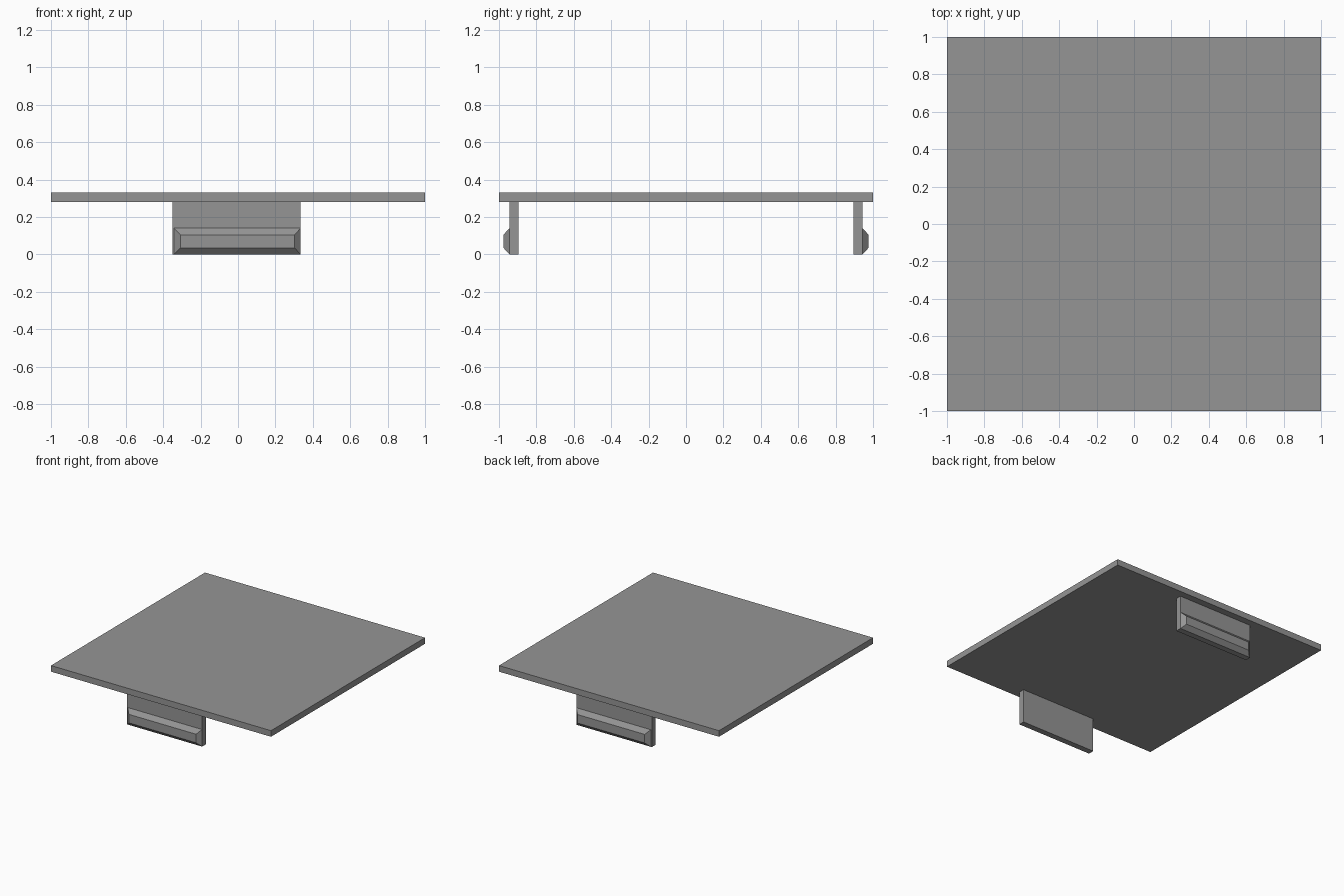
import bpy
import bmesh

if "Cube" in bpy.data.objects:
    bpy.data.objects.remove(bpy.data.objects["Cube"])

grey = bpy.data.materials.new("mid_grey")
grey.diffuse_color = (0.3, 0.3, 0.3, 1)
grey.use_nodes = True
grey.node_tree.nodes["Principled BSDF"].inputs["Base Color"].default_value = grey.diffuse_color


def loft(name, rings):
    """Solid between two four-cornered rings."""
    bm = bmesh.new()
    a, b = [[bm.verts.new(p) for p in ring] for ring in rings]
    bm.faces.new(a)
    bm.faces.new(b)
    for i in range(4):
        j = (i + 1) % 4
        bm.faces.new((a[i], a[j], b[j], b[i]))
    bmesh.ops.recalc_face_normals(bm, faces=bm.faces)
    mesh = bpy.data.meshes.new(name)
    bm.to_mesh(mesh)
    bm.free()
    mesh.materials.append(grey)
    obj = bpy.data.objects.new(name, mesh)
    bpy.context.collection.objects.link(obj)


def ring(x0, x1, z0, z1, y):
    """Upright rectangle at depth y."""
    return [(x0, y, z0), (x1, y, z0), (x1, y, z1), (x0, y, z1)]


# Square cover plate
loft("cover_plate", [ring(-1, 1, 0.28, 0.33, -1), ring(-1, 1, 0.28, 0.33, 1)])

# Clip tabs with bevelled catches on their outer faces
for side, s in (("front", -1), ("back", 1)):
    loft(side + "_tab", [ring(-0.35, 0.335, 0, 0.28, s * 0.895),
                         ring(-0.35, 0.335, 0, 0.28, s * 0.944)])
    loft(side + "_catch", [ring(-0.342, 0.335, 0, 0.14, s * 0.944),
                           ring(-0.308, 0.302, 0.035, 0.105, s * 0.976)])
